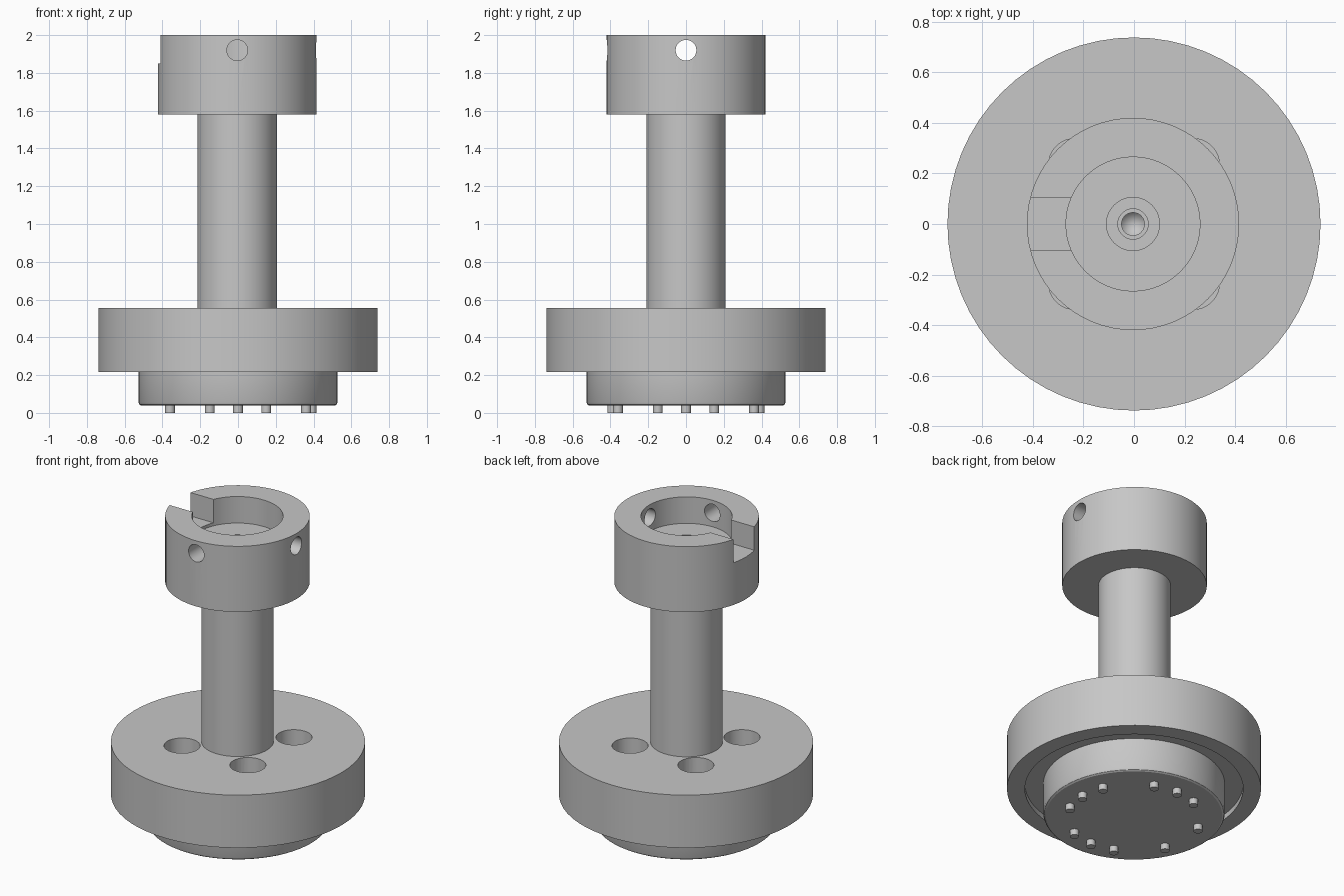
import bpy, bmesh
from math import pi, cos, sin, radians
from mathutils import Matrix, Vector

old = bpy.data.objects.get("Cube")
if old:
    bpy.data.objects.remove(old, do_unlink=True)

grey = bpy.data.materials.new("machined_grey")
grey.use_nodes = True
COLOUR = (0.57, 0.57, 0.57, 1)
grey.diffuse_color = COLOUR
grey.node_tree.nodes["Principled BSDF"].inputs["Base Color"].default_value = COLOUR


def add_object(name, bm):
    mesh = bpy.data.meshes.new(name)
    bmesh.ops.recalc_face_normals(bm, faces=bm.faces)
    bm.to_mesh(mesh)
    bm.free()
    mesh.materials.append(grey)
    obj = bpy.data.objects.new(name, mesh)
    bpy.context.collection.objects.link(obj)
    return obj


def lathe(name, profile, steps=64):
    """Revolve (radius, z) points about the z axis."""
    bm = bmesh.new()
    verts = [bm.verts.new((r, 0, z)) for r, z in profile]
    edges = [bm.edges.new(pair) for pair in zip(verts, verts[1:])]
    bmesh.ops.spin(bm, geom=verts + edges, cent=(0, 0, 0), axis=(0, 0, 1),
                   angle=2 * pi, steps=steps, use_merge=True)
    bmesh.ops.remove_doubles(bm, verts=bm.verts, dist=0.0001)
    return add_object(name, bm)


def add_rod(bm, start, end, radius, segments=32):
    start, end = Vector(start), Vector(end)
    turn = (end - start).to_track_quat('Z', 'Y').to_matrix().to_4x4()
    bmesh.ops.create_cone(bm, cap_ends=True, segments=segments, radius1=radius,
                          radius2=radius, depth=(end - start).length,
                          matrix=Matrix.Translation((start + end) / 2) @ turn)


def cut(obj, bm):
    """Subtract the bmesh from the object and discard the cutter."""
    cutter = add_object("cutter", bm)
    cutter.hide_render = True
    mod = obj.modifiers.new("cut", 'BOOLEAN')
    mod.operation, mod.solver, mod.object = 'DIFFERENCE', 'EXACT', cutter
    graph = bpy.context.evaluated_depsgraph_get()
    result = bpy.data.meshes.new_from_object(obj.evaluated_get(graph))
    obj.modifiers.clear()
    obj.data = result
    bpy.data.objects.remove(cutter, do_unlink=True)


def smooth(obj):
    obj.data.shade_smooth()
    obj.data.set_sharp_from_angle(angle=radians(30))


# Shaft and cup-shaped head, with a stepped drilling down the middle
stem = lathe("shaft_and_head", [
    (0, 0.5), (0.21, 0.5), (0.21, 1.58), (0.42, 1.58), (0.42, 2.0),
    (0.265, 2.0), (0.265, 1.83), (0.105, 1.83), (0.105, 1.7),
    (0.06, 1.7), (0.06, 1.5), (0.045, 1.5), (0.045, 1.3), (0, 1.25)])

# Key slot on one side of the head, cross holes on two others
bm = bmesh.new()
bmesh.ops.create_cube(bm, size=1, matrix=Matrix.Translation((-0.35, 0, 1.975))
                      @ Matrix.Diagonal((0.3, 0.21, 0.25, 1)))
add_rod(bm, (0.2, 0, 1.92), (0.5, 0, 1.92), 0.055)
add_rod(bm, (0, -0.2, 1.92), (0, -0.5, 1.92), 0.055)
cut(stem, bm)
stem.location.x = -0.004

# Wide flange with a shallow recess underneath
flange = lathe("flange", [(0, 0.25), (0.634, 0.25), (0.634, 0.217),
                          (0.738, 0.217), (0.738, 0.555), (0, 0.555)])

# Four round holes around the shaft
bm = bmesh.new()
for i in range(4):
    a = pi / 4 + i * pi / 2
    x, y = 0.33 * cos(a), 0.33 * sin(a)
    add_rod(bm, (x, y, 0.2), (x, y, 0.7), 0.105)
cut(flange, bm)

# Lower plate with a softened bottom edge
plate = lathe("lower_plate", [(0, 0.26), (0.527, 0.26), (0.527, 0.055),
                              (0.522, 0.044), (0.512, 0.038), (0, 0.038)])

# Ring of contact pins in groups of three, one left out on the slot side
bm = bmesh.new()
for i in range(16):
    if i % 4 == 2 or i == 8:
        continue
    a = i * pi / 8
    x, y = 0.39 * cos(a), 0.39 * sin(a)
    add_rod(bm, (x, y, 0), (x, y, 0.06), 0.026, 20)
pins = add_object("contact_pins", bm)

for part in (stem, flange, plate, pins):
    smooth(part)
